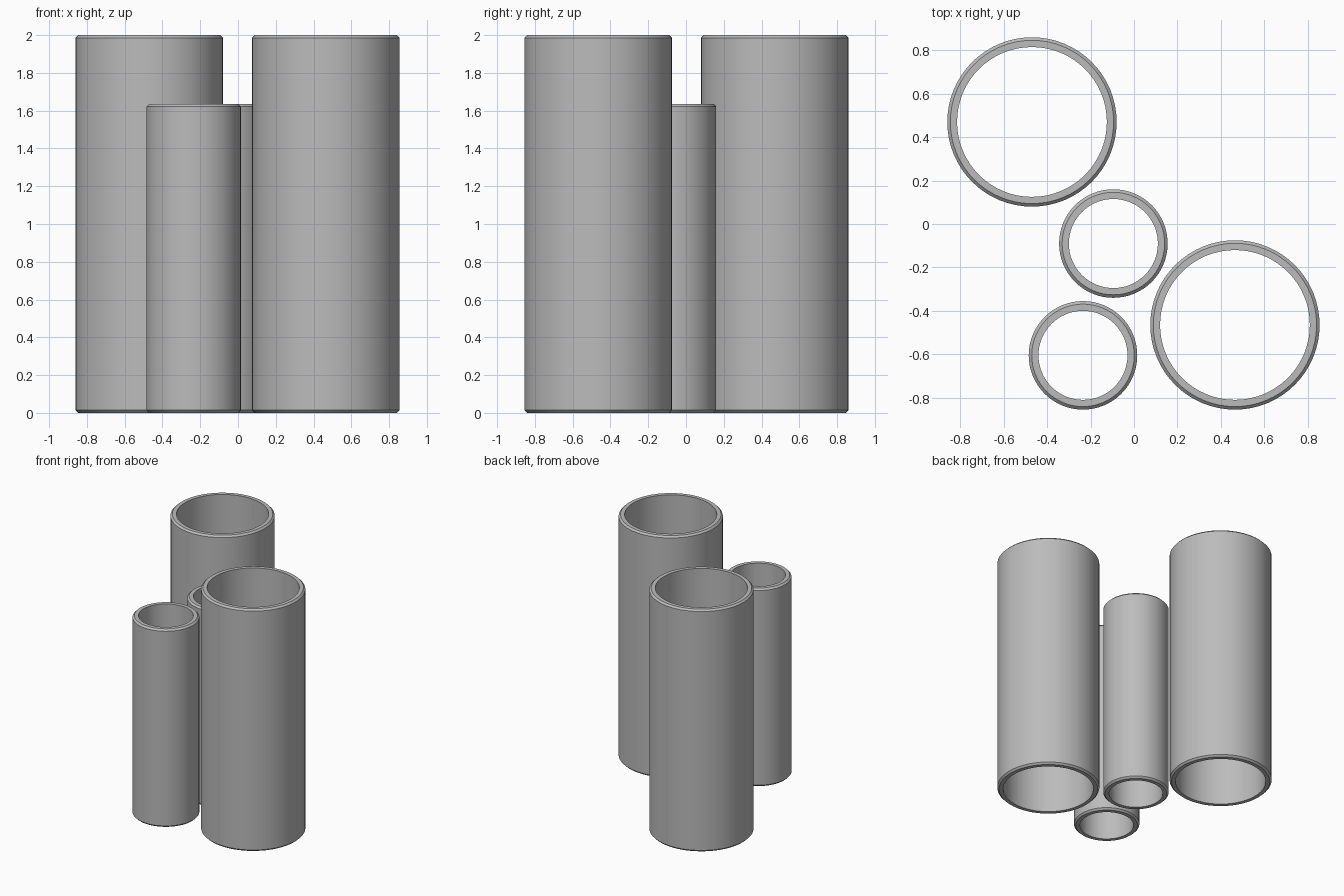
import bpy, bmesh, math

if "Cube" in bpy.data.objects:
    bpy.data.objects.remove(bpy.data.objects["Cube"])

SIDES = 64
BEVEL = 0.014

grey = bpy.data.materials.new("grey")
grey.diffuse_color = (0.5, 0.5, 0.5, 1)
grey.use_nodes = True
grey.node_tree.nodes["Principled BSDF"].inputs["Base Color"].default_value = grey.diffuse_color


def tube(name, x, y, outer, inner, height):
    """Open tube: a wall profile with chamfered outer rims, spun around z."""
    profile = [(inner, 0), (outer - BEVEL, 0), (outer, BEVEL),
               (outer, height - BEVEL), (outer - BEVEL, height), (inner, height)]
    bm = bmesh.new()
    rings = []
    for i in range(SIDES):
        a = 2 * math.pi * i / SIDES
        rings.append([bm.verts.new((r * math.cos(a), r * math.sin(a), z))
                      for r, z in profile])
    n = len(profile)
    for i in range(SIDES):
        here, there = rings[i], rings[(i + 1) % SIDES]
        for j in range(n):
            k = (j + 1) % n
            bm.faces.new((here[j], there[j], there[k], here[k]))
    bmesh.ops.recalc_face_normals(bm, faces=bm.faces)
    mesh = bpy.data.meshes.new(name)
    bm.to_mesh(mesh)
    bm.free()
    mesh.materials.append(grey)
    obj = bpy.data.objects.new(name, mesh)
    obj.location = (x, y, 0)
    bpy.context.collection.objects.link(obj)
    bpy.context.view_layer.objects.active = obj
    obj.select_set(True)
    bpy.ops.object.shade_smooth_by_angle(angle=math.radians(30))
    obj.select_set(False)


# Two tall wide tubes
tube("tall_tube_back", -0.47, 0.47, 0.39, 0.345, 2.0)
tube("tall_tube_front", 0.465, -0.465, 0.39, 0.345, 2.0)

# Two short narrow tubes
tube("short_tube_middle", -0.095, -0.09, 0.25, 0.205, 1.635)
tube("short_tube_front", -0.235, -0.605, 0.25, 0.205, 1.635)
